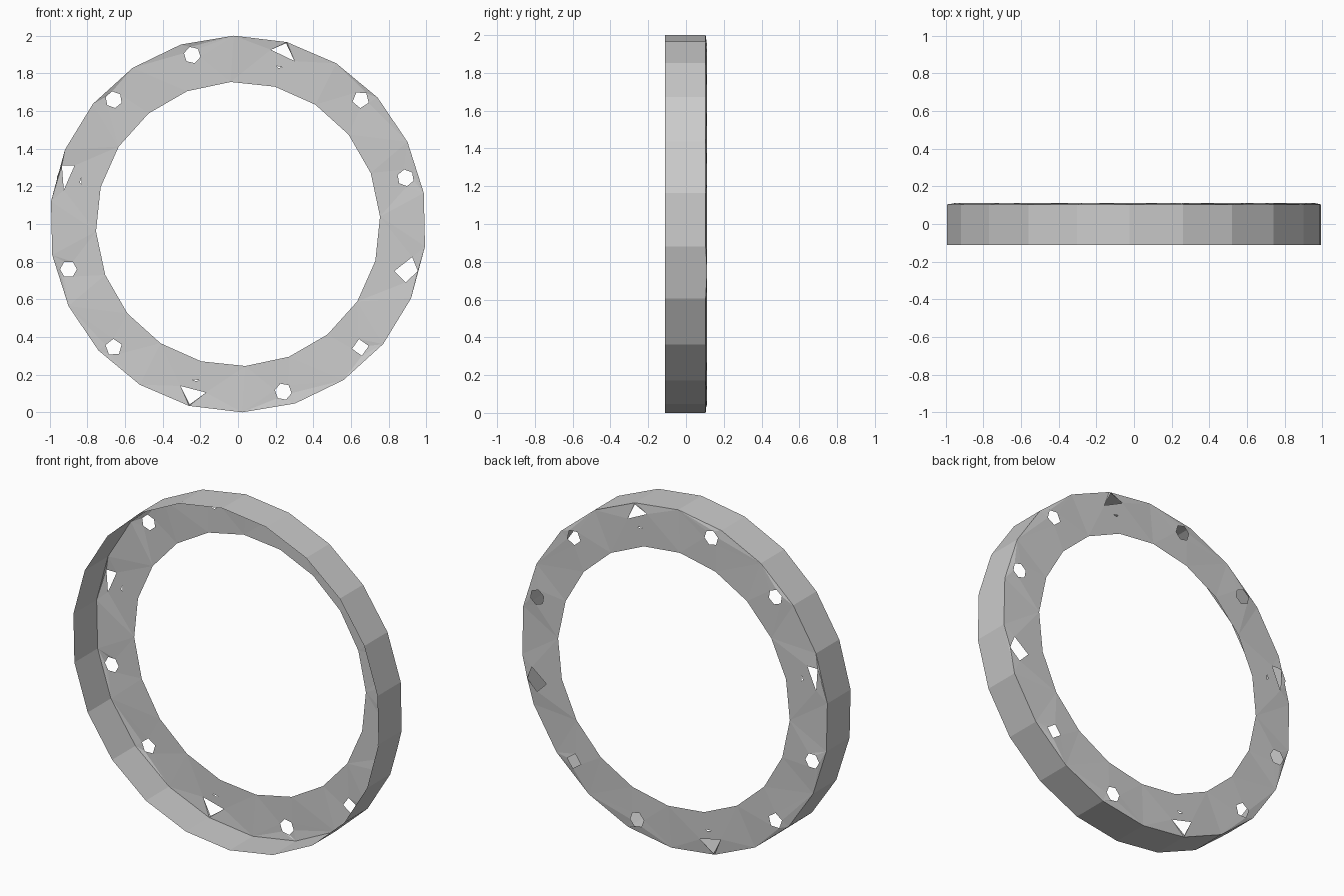
import bpy, bmesh
from math import sin, cos, radians, tau

if "Cube" in bpy.data.objects:
    bpy.data.objects.remove(bpy.data.objects["Cube"])

CZ = 1.0                       # height of the ring centre
FRONT, RIM, PLATE = -0.112, 0.104, 0.112


def ngon(cx, cz, r, n, start):
    a0 = radians(start)
    return [(cx + r * cos(a0 - tau * i / n), cz + r * sin(a0 - tau * i / n)) for i in range(n)]


def make_object(name, bm):
    me = bpy.data.meshes.new(name)
    bm.to_mesh(me)
    bm.free()
    ob = bpy.data.objects.new(name, me)
    bpy.context.collection.objects.link(ob)
    return ob


outer = ngon(0, CZ, 1.0, 22, 91.3)
inner = ngon(0, CZ, 0.755, 20, 93)

# Outer wall: open thin band
bm = bmesh.new()
front = [bm.verts.new((x, FRONT, z)) for x, z in outer]
back = [bm.verts.new((x, RIM, z)) for x, z in outer]
for i in range(22):
    j = (i + 1) % 22
    bm.faces.new((front[i], front[j], back[j], back[i]))
bmesh.ops.recalc_face_normals(bm, faces=bm.faces)
make_object("outer_wall", bm)

# Bolt holes: small round ones (x, z, sides, start angle)
holes = [ngon(x, z, 0.045, n, a) for x, z, n, a in (
    (-0.243, 1.897, 6, 47), (-0.66, 1.66, 6, 40), (0.652, 1.66, 5, 50),
    (0.89, 1.245, 6, 40), (-0.90, 0.76, 6, 0), (-0.66, 0.345, 5, 92),
    (0.65, 0.345, 4, 100), (0.24, 0.11, 6, 50))]
# Larger angular holes and small slits
holes += [
    [(0.175, 1.925), (0.255, 1.96), (0.30, 1.865)],
    [(-0.962, 1.25), (-0.935, 1.31), (-0.868, 1.31), (-0.925, 1.18)],
    [(0.83, 0.75), (0.925, 0.825), (0.955, 0.75), (0.89, 0.69)],
    [(-0.305, 0.14), (-0.17, 0.105), (-0.257, 0.042)],
    [(0.20, 1.84), (0.235, 1.832), (0.215, 1.828)],
    [(-0.84, 1.22), (-0.832, 1.245), (-0.83, 1.21)],
    [(-0.245, 0.175), (-0.205, 0.172), (-0.22, 0.165)],
]

# Back flange: thin plate with the holes left open, edge eased to the wall
bm = bmesh.new()
edges, rim_verts = [], []
for k, loop in enumerate([outer, inner] + holes):
    vs = [bm.verts.new((x, PLATE, z)) for x, z in loop]
    if k == 0:
        rim_verts = vs
    edges += [bm.edges.new((vs[i], vs[(i + 1) % len(vs)])) for i in range(len(vs))]
bmesh.ops.triangle_fill(bm, use_beauty=True, use_dissolve=False, edges=edges, normal=(0, 1, 0))
for v in rim_verts:
    v.co.y = RIM
for f in bm.faces:
    f.normal_update()
    if f.normal.y < 0:
        f.normal_flip()
make_object("back_flange", bm)
